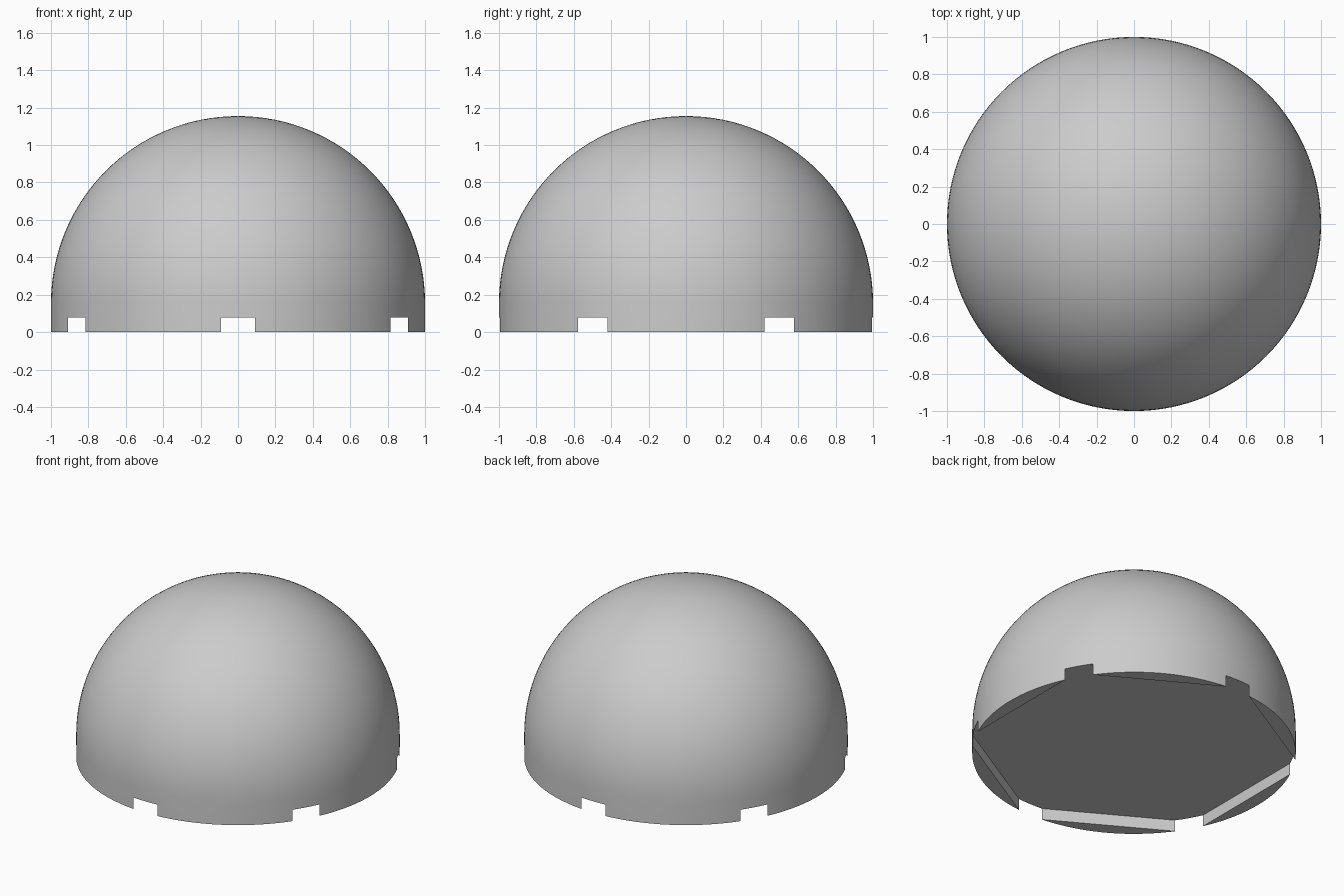
import bpy, bmesh
from math import radians, cos, sin, pi

cube = bpy.data.objects.get("Cube")
if cube:
    bpy.data.objects.remove(cube, do_unlink=True)

RADIUS, RIM, RECESS = 1.0, 0.155, 0.078
APOTHEM = 0.908
SEGMENTS, RINGS = 128, 32

grey = bpy.data.materials.new("plain grey")
grey.use_nodes = True
colour = (0.6, 0.6, 0.6, 1)
grey.diffuse_color = colour
grey.node_tree.nodes["Principled BSDF"].inputs["Base Color"].default_value = colour


def add_object(name, bm):
    bmesh.ops.recalc_face_normals(bm, faces=bm.faces)
    mesh = bpy.data.meshes.new(name)
    bm.to_mesh(mesh)
    bm.free()
    mesh.materials.append(grey)
    obj = bpy.data.objects.new(name, mesh)
    bpy.context.collection.objects.link(obj)
    return obj


# Dome: hemisphere on a short straight rim, closed underneath
bm = bmesh.new()
profile = [(0, 0), (RADIUS, 0)]
profile += [(RADIUS * cos(a), RIM + RADIUS * sin(a))
            for a in (pi / 2 * i / RINGS for i in range(RINGS + 1))]
verts = [bm.verts.new((r, 0, z)) for r, z in profile]
edges = [bm.edges.new(pair) for pair in zip(verts, verts[1:])]
bmesh.ops.spin(bm, geom=verts + edges, cent=(0, 0, 0), axis=(0, 0, 1),
               angle=2 * pi, steps=SEGMENTS, use_duplicate=False)
bmesh.ops.remove_doubles(bm, verts=bm.verts, dist=1e-4)
dome = add_object("dome", bm)

# Hexagonal recess: its corners break through the rim as six notches
bm = bmesh.new()
corner = APOTHEM / cos(pi / 6)
ring = [bm.verts.new((corner * cos(a), corner * sin(a), -0.2))
        for a in (radians(30 + 60 * i) for i in range(6))]
base = bm.faces.new(ring)
top = bmesh.ops.extrude_face_region(bm, geom=[base])["geom"]
bmesh.ops.translate(bm, vec=(0, 0, 0.2 + RECESS),
                    verts=[v for v in top if isinstance(v, bmesh.types.BMVert)])
cutter = add_object("recess_cutter", bm)
cutter.hide_render = True

# Cut the recess, then smooth the shell while keeping the cut edges sharp
cut = dome.modifiers.new("recess", "BOOLEAN")
cut.operation = "DIFFERENCE"
cut.solver = "EXACT"
cut.object = cutter
bpy.ops.object.select_all(action="DESELECT")
dome.select_set(True)
bpy.context.view_layer.objects.active = dome
bpy.ops.object.modifier_apply(modifier=cut.name)
bpy.data.objects.remove(cutter, do_unlink=True)
bpy.ops.object.shade_smooth_by_angle(angle=radians(30))
